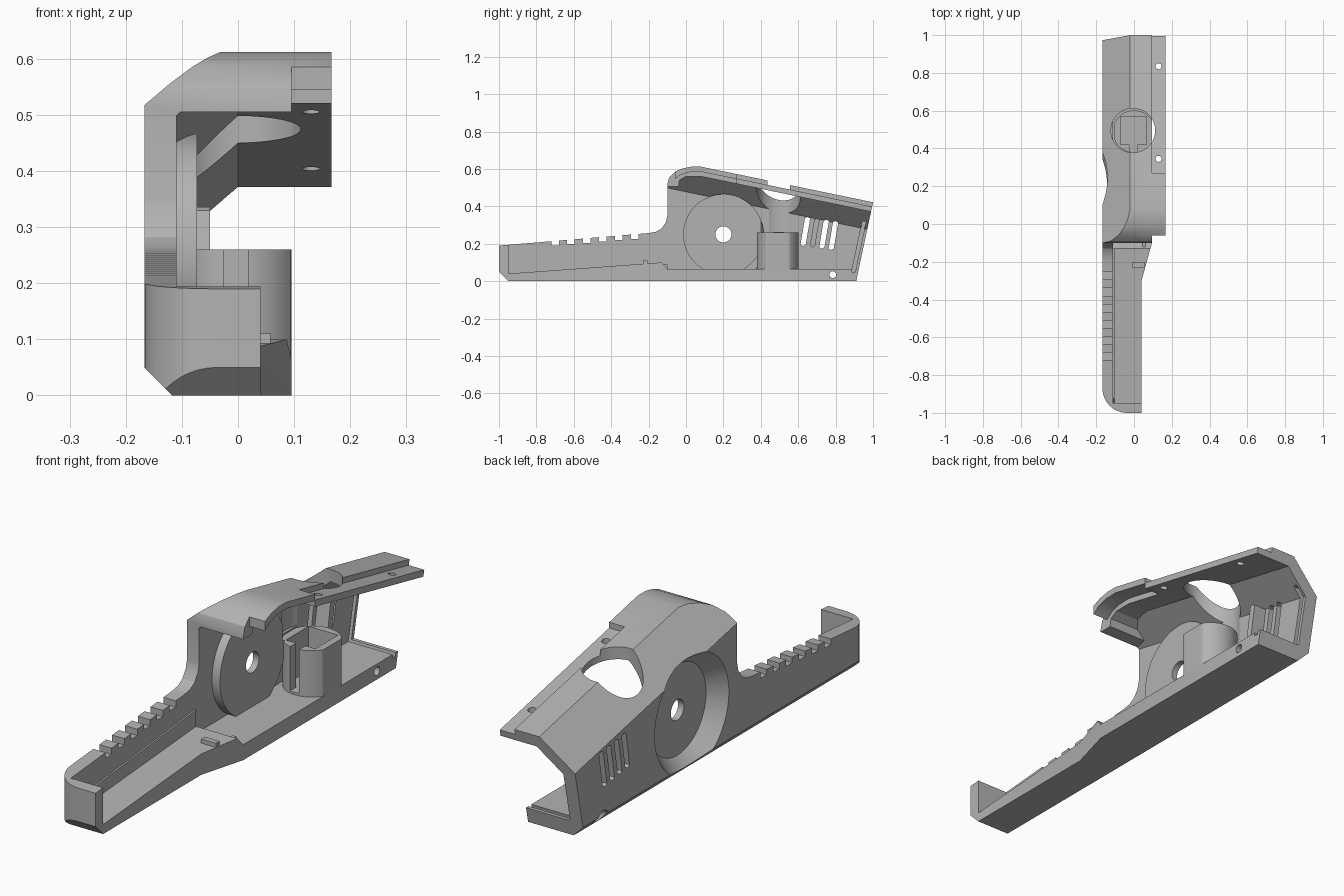
import bpy, bmesh, math
from mathutils import Vector

cube = bpy.data.objects.get("Cube")
if cube:
    bpy.data.objects.remove(cube, do_unlink=True)

grey = bpy.data.materials.new("plain_grey")
grey.use_nodes = True
grey.diffuse_color = (0.45, 0.45, 0.45, 1)
grey.node_tree.nodes["Principled BSDF"].inputs["Base Color"].default_value = (0.45, 0.45, 0.45, 1)

ROOF_N = (-0.9, 0.207, 1)      # slanted shoulder of the sloping roof


def roof(y, drop=0):
    return 0.612 - 0.207 * (y - 0.08) - drop


def finish(name, bm):
    bmesh.ops.recalc_face_normals(bm, faces=bm.faces)
    mesh = bpy.data.meshes.new(name)
    bm.to_mesh(mesh)
    bm.free()
    mesh.materials.append(grey)
    ob = bpy.data.objects.new(name, mesh)
    bpy.context.collection.objects.link(ob)
    return ob


def prism(name, pts, axis, a, b, planes=()):
    """Extrude a profile along x (points are y,z) or z (points are x,y)."""
    bm = bmesh.new()
    put = (lambda p, t: (t, *p)) if axis == "x" else (lambda p, t: (*p, t))
    rings = [[bm.verts.new(put(p, t)) for p in pts] for t in (a, b)]
    for ring in rings:
        bm.faces.new(ring)
    for i in range(len(pts)):
        j = (i + 1) % len(pts)
        bm.faces.new((rings[0][i], rings[0][j], rings[1][j], rings[1][i]))
    for co, no in planes:
        cut = bmesh.ops.bisect_plane(bm, geom=bm.verts[:] + bm.edges[:] + bm.faces[:],
                                     plane_co=co, plane_no=Vector(no).normalized(), clear_outer=True)
        edges = [e for e in cut["geom_cut"] if isinstance(e, bmesh.types.BMEdge)]
        bmesh.ops.holes_fill(bm, edges=edges, sides=0)
    return finish(name, bm)


def box(name, x0, x1, y0, y1, z0, z1):
    return prism(name, [(x0, y0), (x1, y0), (x1, y1), (x0, y1)], "z", z0, z1)


def circle(cx, cy, r, n=64):
    return [(cx + r * math.cos(2 * math.pi * i / n), cy + r * math.sin(2 * math.pi * i / n)) for i in range(n)]


def cone(name, y, z, x0, x1, r0, r1):
    bm = bmesh.new()
    bmesh.ops.create_cone(bm, cap_ends=True, segments=64, radius1=r0, radius2=r1, depth=x1 - x0)
    for v in bm.verts:
        v.co = ((x0 + x1) / 2 + v.co.z, y + v.co.x, z + v.co.y)
    return finish(name, bm)


def combine(target, tool, op="DIFFERENCE"):
    tool.hide_render = True
    mod = target.modifiers.new("cut", "BOOLEAN")
    mod.operation, mod.solver, mod.object = op, "EXACT", tool
    bpy.context.view_layer.objects.active = target
    bpy.ops.object.modifier_apply(modifier=mod.name)
    bpy.data.objects.remove(tool, do_unlink=True)


# Outer body from its side profile, with shoulder and bottom chamfers
side = [(-0.95, 0), (0.91, 0), (1, roof(1)), (0.08, 0.612), (0.03, 0.612), (-0.02, 0.602),
        (-0.06, 0.585), (-0.09, 0.555), (-0.1, 0.52), (-0.1, 0.35), (-0.108, 0.315),
        (-0.13, 0.282), (-0.16, 0.264), (-0.2, 0.257), (-1, 0.19), (-1, 0.05)]
shell = prism("housing_shell", side, "x", -0.167, 0.167,
              [((-0.02, 0.08, 0.612), ROOF_N), ((-0.167, 0, 0.05), (-1, 0, -1))])

# Rounded front corner of the handle
arc = [(-0.037 - 0.13 * math.cos(t * math.pi / 24), -0.87 - 0.13 * math.sin(t * math.pi / 24)) for t in range(13)]
combine(shell, prism("corner", [(-0.3, -0.87)] + arc + [(-0.037, -1.2), (-0.3, -1.2)], "z", -0.1, 0.5))

# Hollow inside, open at the rear and on the handle top
cavity = [(1.2, 0.065), (-0.1, 0.065), (-0.13, 0.1), (-0.95, 0.04), (-0.95, 0.45), (-0.12, 0.45),
          (-0.12, 0.505), (-0.04, 0.505), (-0.035, 0.54), (0, 0.56), (0.08, 0.56), (1.2, roof(1.2, 0.052))]
combine(shell, prism("cavity", cavity, "x", -0.11, 0.3, [((0, 0.08, 0.56), ROOF_N)]))

# Open side: stepped joint along the roof edge
under = [(-1.1, -0.1), (1.2, -0.1), (1.2, roof(1.2, 0.052)), (0.27, roof(0.27, 0.052)),
         (0.27, roof(0.27, 0.027)), (0.08, 0.585), (0.02, 0.583), (-0.03, 0.568), (-0.06, 0.545),
         (-0.06, 0.7), (-1.1, 0.7)]
combine(shell, prism("side_opening", under, "x", 0.095, 0.3))
step = [(0.27, roof(0.27, 0.024)), (1.2, roof(1.2, 0.024)), (1.2, 0.7), (0.27, 0.7)]
combine(shell, prism("joint_step", step, "x", 0.095, 0.3))

# Narrower handle floor
waist = [(0.04, -1.1), (0.04, -0.3), (0.095, -0.1), (0.3, -0.1), (0.3, -1.1)]
combine(shell, prism("waist", waist, "z", -0.1, 0.35))

# Round wheel boss with a dished recess outside and an axle hole
boss = [p for p in circle(0.2, 0.25, 0.215, 96) if p[1] > 0.055]
combine(shell, prism("boss", boss, "x", -0.125, -0.073), "UNION")
combine(shell, cone("recess", 0.2, 0.25, -0.187, -0.1, 0.262, 0.19))
combine(shell, cone("axle", 0.2, 0.25, -0.3, 0, 0.043, 0.043))

# Round opening in the roof
combine(shell, prism("roof_hole", circle(-0.005, 0.495, 0.117), "z", 0.262, 0.8))

# Slanted cooling slots
for i in range(4):
    y, z = 0.612 + 0.05 * i, 0.195 - 0.007 * i
    slot = [(y, z), (y + 0.014, z - 0.008), (y + 0.028, z), (y + 0.052, z + 0.14),
            (y + 0.038, z + 0.148), (y + 0.024, z + 0.142)]
    combine(shell, prism("vent", slot, "x", -0.3, -0.05))

# Grip notches along the handle top
for i in range(6):
    y = -0.7 + 0.085 * i
    z = 0.19 + (y + 1) * 0.084
    combine(shell, box("notch", -0.3, -0.09, y - 0.02, y + 0.02, z - 0.025, z + 0.1))

# Screw holes, countersunk on the closed side, and pin holes in the lip
for y, z in ((-0.935, 0.042), (0.785, 0.035)):
    combine(shell, cone("screw", y, z, -0.3, 0.3, 0.018, 0.018))
    combine(shell, cone("screw_head", y, z, -0.3, -0.118, 0.034, 0.034))
for y in (0.345, 0.835):
    combine(shell, prism("pin", circle(0.13, y, 0.016, 24), "z", 0.3, 0.7))

# Groove for the rear cover
groove = [(0.885, 0.05), (0.905, 0.05), (0.963, 0.32), (0.943, 0.32)]
combine(shell, prism("rear_groove", groove, "x", -0.125, 0.2))

# Upright socket standing on the floor, with a square pocket and a slot
ring = [(min(max(x, -0.105), 0.095), y) for x, y in circle(0, 0.49, 0.112)]
socket = prism("socket", ring, "z", 0.05, 0.26)
combine(socket, box("pocket", -0.072, 0.065, 0.42, 0.57, 0.075, 0.4))
combine(socket, box("slot", -0.025, 0.018, 0.3, 0.45, 0.075, 0.4))

# Low ledge along the handle wall and a small stop on the floor
ledge = [(-0.95, 0.03), (-0.13, 0.09), (-0.13, 0.168), (-0.92, 0.092)]
wall_ledge = prism("wall_ledge", ledge, "x", -0.115, -0.103)
floor_stop = box("floor_stop", -0.01, 0.058, -0.23, -0.205, 0.05, 0.11)
stop_rail = box("stop_rail", 0.045, 0.062, -0.215, -0.1, 0.04, 0.09)

for ob in (shell, socket):
    bpy.ops.object.select_all(action="DESELECT")
    ob.select_set(True)
    bpy.context.view_layer.objects.active = ob
    bpy.ops.object.shade_smooth_by_angle(angle=math.radians(25))
